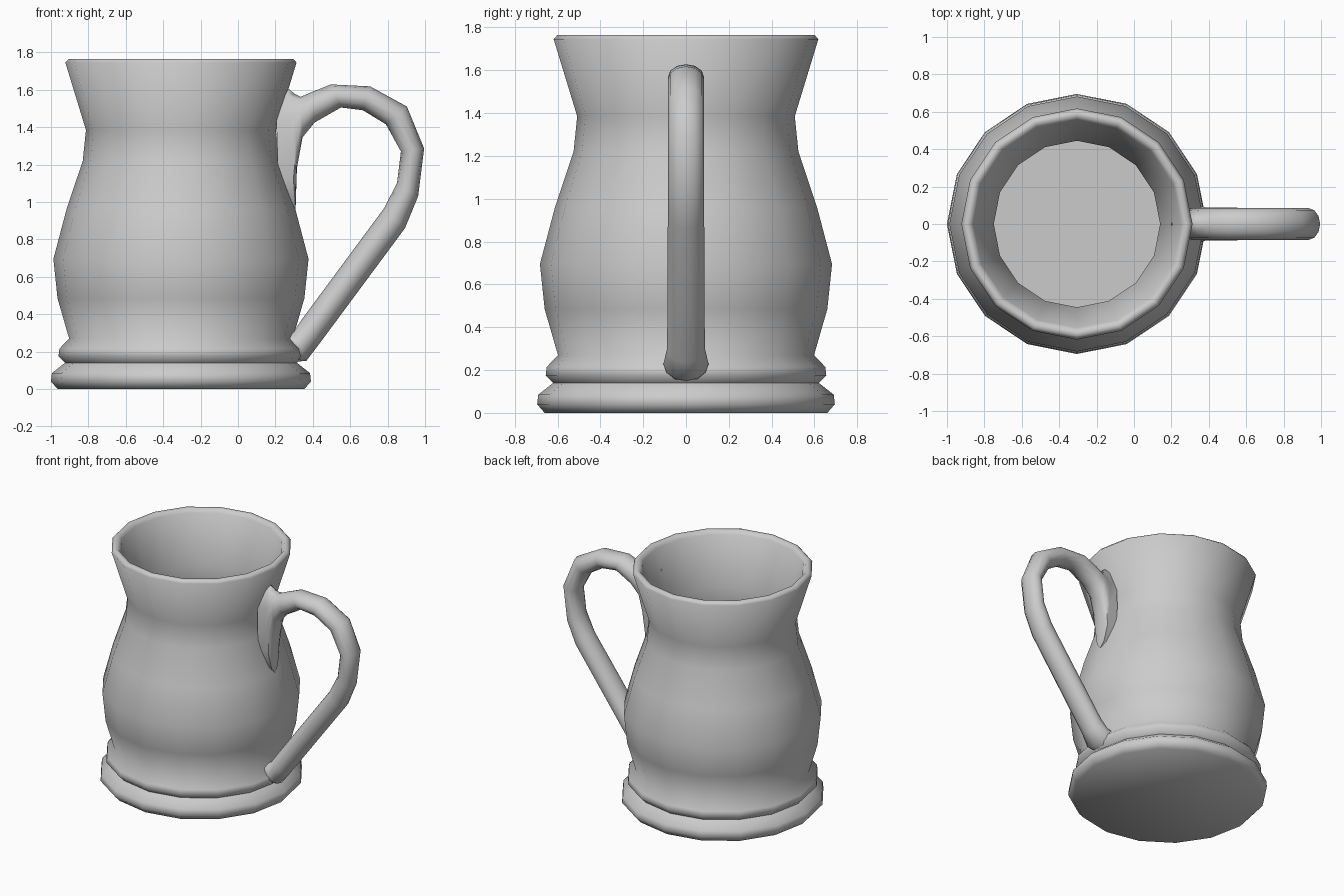
import bpy, bmesh
from math import cos, sin, pi, radians
from mathutils import Vector

if "Cube" in bpy.data.objects:
    bpy.data.objects.remove(bpy.data.objects["Cube"])


def loft(name, rings):
    """Skin a list of equal-length point rings and cap both ends."""
    bm = bmesh.new()
    loops = [[bm.verts.new(p) for p in ring] for ring in rings]
    n = len(loops[0])
    for a, b in zip(loops, loops[1:]):
        for i in range(n):
            j = (i + 1) % n
            bm.faces.new((a[i], a[j], b[j], b[i]))
    bm.faces.new(loops[0])
    bm.faces.new(loops[-1])
    bmesh.ops.recalc_face_normals(bm, faces=bm.faces)
    mesh = bpy.data.meshes.new(name)
    bm.to_mesh(mesh)
    bm.free()
    obj = bpy.data.objects.new(name, mesh)
    bpy.context.collection.objects.link(obj)
    bpy.ops.object.select_all(action='DESELECT')
    obj.select_set(True)
    bpy.context.view_layer.objects.active = obj
    bpy.ops.object.shade_smooth_by_angle(angle=radians(60))
    return obj


# Mug body: 16-sided turned profile (radius, z), up the outside, down the inside
CENTRE_X, SIDES = -0.305, 16
outer = [(.66, 0), (.695, .04), (.69, .085), (.62, .14), (.655, .175),
         (.65, .215), (.598, .27), (.66, .485), (.682, .695), (.612, .96),
         (.525, 1.22), (.508, 1.385), (.618, 1.745), (.60, 1.765)]
inner = [(.575, 1.765), (.555, 1.74), (.445, 1.39), (.46, 1.21), (.545, .95),
         (.615, .695), (.595, .485), (.53, .27), (.49, .17)]
loft("mug_body", [[(CENTRE_X + r * cos(2 * pi * i / SIDES),
                    r * sin(2 * pi * i / SIDES), z) for i in range(SIDES)]
                  for r, z in outer + inner])

# Handle: elliptical sections given by outer (x, z), inner (x, z), half width
sections = [
    # flared upper root
    ((.20, 1.60), (.22, .97), .07), ((.26, 1.615), (.308, .96), .075),
    ((.30, 1.58), (.315, 1.18), .085), ((.335, 1.562), (.345, 1.345), .085),
    ((.40, 1.59), (.41, 1.425), .085),
    # loop
    ((.497, 1.628), (.55, 1.505), .085), ((.706, 1.618), (.668, 1.49), .085),
    ((.903, 1.51), (.791, 1.415), .085), ((.995, 1.286), (.871, 1.27), .085),
    ((.963, 1.03), (.85, 1.10), .085), ((.893, .86), (.78, .965), .085),
    # lower root
    ((.43, .235), (.34, .37), .088), ((.365, .15), (.30, .31), .105),
    ((.22, .14), (.20, .28), .105)]
rings = []
for (ox, oz), (ix, iz), w in sections:
    a, b = Vector((ox, 0, oz)), Vector((ix, 0, iz))
    mid, half = (a + b) / 2, (a - b) / 2
    rings.append([mid + half * cos(2 * pi * k / 12)
                  + Vector((0, w * sin(2 * pi * k / 12), 0)) for k in range(12)])
loft("handle", rings)
